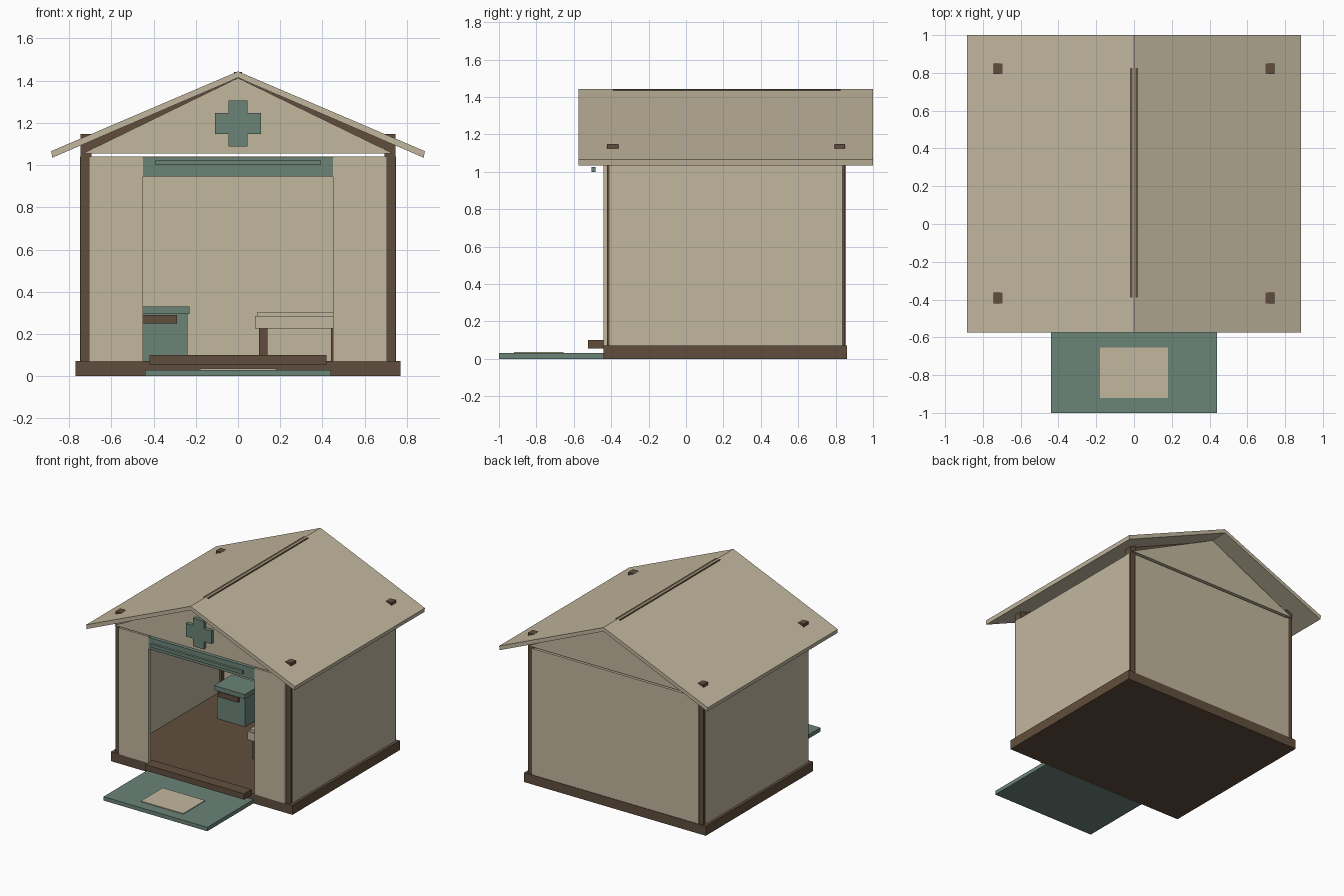
import bpy, bmesh

if "Cube" in bpy.data.objects:
    bpy.data.objects.remove(bpy.data.objects["Cube"])


def material(name, rgb):
    m = bpy.data.materials.new(name)
    m.diffuse_color = (*rgb, 1)
    m.use_nodes = True
    m.node_tree.nodes["Principled BSDF"].inputs["Base Color"].default_value = m.diffuse_color
    return m


CREAM = material("cream", (0.54, 0.475, 0.345))
GREEN = material("sage_green", (0.145, 0.23, 0.187))
BROWN = material("dark_brown", (0.118, 0.076, 0.047))


def prism(name, profile, y0, y1, mat):
    """Extrude an x-z outline from y0 to y1."""
    bm = bmesh.new()
    face = bm.faces.new([bm.verts.new((x, y0, z)) for x, z in profile])
    out = bmesh.ops.extrude_face_region(bm, geom=[face])
    verts = [v for v in out["geom"] if isinstance(v, bmesh.types.BMVert)]
    bmesh.ops.translate(bm, verts=verts, vec=(0, y1 - y0, 0))
    bmesh.ops.recalc_face_normals(bm, faces=bm.faces)
    mesh = bpy.data.meshes.new(name)
    bm.to_mesh(mesh)
    bm.free()
    mesh.materials.append(mat)
    obj = bpy.data.objects.new(name, mesh)
    bpy.context.collection.objects.link(obj)
    return obj


def box(name, x, y, z, mat):
    return prism(name, [(x[0], z[0]), (x[1], z[0]), (x[1], z[1]), (x[0], z[1])],
                 y[0], y[1], mat)


def mirrored_box(name, x, y, z, mat):
    box(name + "_right", x, y, z, mat)
    box(name + "_left", (-x[1], -x[0]), y, z, mat)


# Ground: floor slab, step and entrance mat
box("floor_slab", (-0.77, 0.77), (-0.44, 0.86), (0, 0.072), BROWN)
box("step", (-0.42, 0.42), (-0.525, -0.435), (0.055, 0.10), BROWN)
box("entrance_mat", (-0.44, 0.44), (-1.0, -0.442), (0, 0.03), GREEN)
box("mat_panel", (-0.18, 0.18), (-0.92, -0.655), (0.03, 0.036), CREAM)

# Corner posts, tops just through the roof
for end, y in (("front", (-0.422, -0.362)), ("back", (0.795, 0.85))):
    mirrored_box(end + "_post", (0.695, 0.745), y, (0.07, 1.148), BROWN)

# Walls
mirrored_box("side_wall", (0.715, 0.749), (-0.408, 0.835), (0.07, 1.04), CREAM)
mirrored_box("front_panel", (0.45, 0.705), (-0.44, -0.41), (0.07, 1.04), CREAM)
box("back_wall", (-0.705, 0.705), (0.825, 0.856), (0.07, 1.04), CREAM)
box("door_header", (-0.45, 0.45), (-0.44, -0.41), (0.945, 1.035), GREEN)
box("header_rail", (-0.39, 0.39), (-0.505, -0.485), (1.0, 1.025), GREEN)

# Gables
for end, y in (("front", (-0.45, -0.42)), ("back", (0.835, 0.862))):
    prism(end + "_gable", [(-0.735, 1.055), (0.735, 1.055), (0, 1.413)],
          y[0], y[1], CREAM)

# Cross emblem as one twelve-sided outline
a, b, mid, h, t = 0.045, 0.108, 1.197, 0.108, 0.05
quarter = [(a, h), (a, t), (b, t)]
outline = quarter + [(x, -z) for x, z in quarter[::-1]]
outline += [(-x, -z) for x, z in quarter] + [(-x, z) for x, z in quarter[::-1]]
prism("gable_cross", [(x, z + mid) for x, z in outline], -0.478, -0.449, GREEN)

# Roof, rafters and ridge beam
APEX, EAVE_X, EAVE_Z = 1.444, 0.885, 1.066
SLOPE = (APEX - EAVE_Z) / EAVE_X
for side, s in (("right", 1), ("left", -1)):
    prism("roof_" + side, [(0, APEX), (s * EAVE_X, EAVE_Z),
                           (s * (EAVE_X - 0.005), EAVE_Z - 0.031), (0, APEX - 0.03)],
          -0.575, 1.0, CREAM)
    for end, y in (("front", (-0.415, -0.375)), ("back", (0.79, 0.83))):
        under = [(s * x, APEX - 0.031 - SLOPE * x) for x in (0.01, 0.72)]
        prism(end + "_rafter_" + side,
              under + [(x, z - 0.04) for x, z in under[::-1]], y[0], y[1], BROWN)
box("ridge_beam", (-0.02, 0.02), (-0.39, 0.825), (1.39, 1.441), BROWN)

# Cabinet with drawer plate
box("cabinet_body", (-0.48, -0.24), (0.43, 0.62), (0.07, 0.296), GREEN)
box("cabinet_top", (-0.49, -0.23), (0.41, 0.63), (0.295, 0.33), GREEN)
box("cabinet_drawer", (-0.46, -0.29), (0.413, 0.431), (0.25, 0.29), BROWN)

# Cot with mattress and legs
box("cot_frame", (0.08, 0.50), (0.0, 0.5), (0.225, 0.285), CREAM)
box("cot_mattress", (0.092, 0.488), (0.015, 0.485), (0.285, 0.305), CREAM)
for i, x in enumerate((0.10, 0.44)):
    for j, y in enumerate((0.03, 0.43)):
        box(f"cot_leg_{i}_{j}", (x, x + 0.04), (y, y + 0.04), (0.07, 0.226), BROWN)
